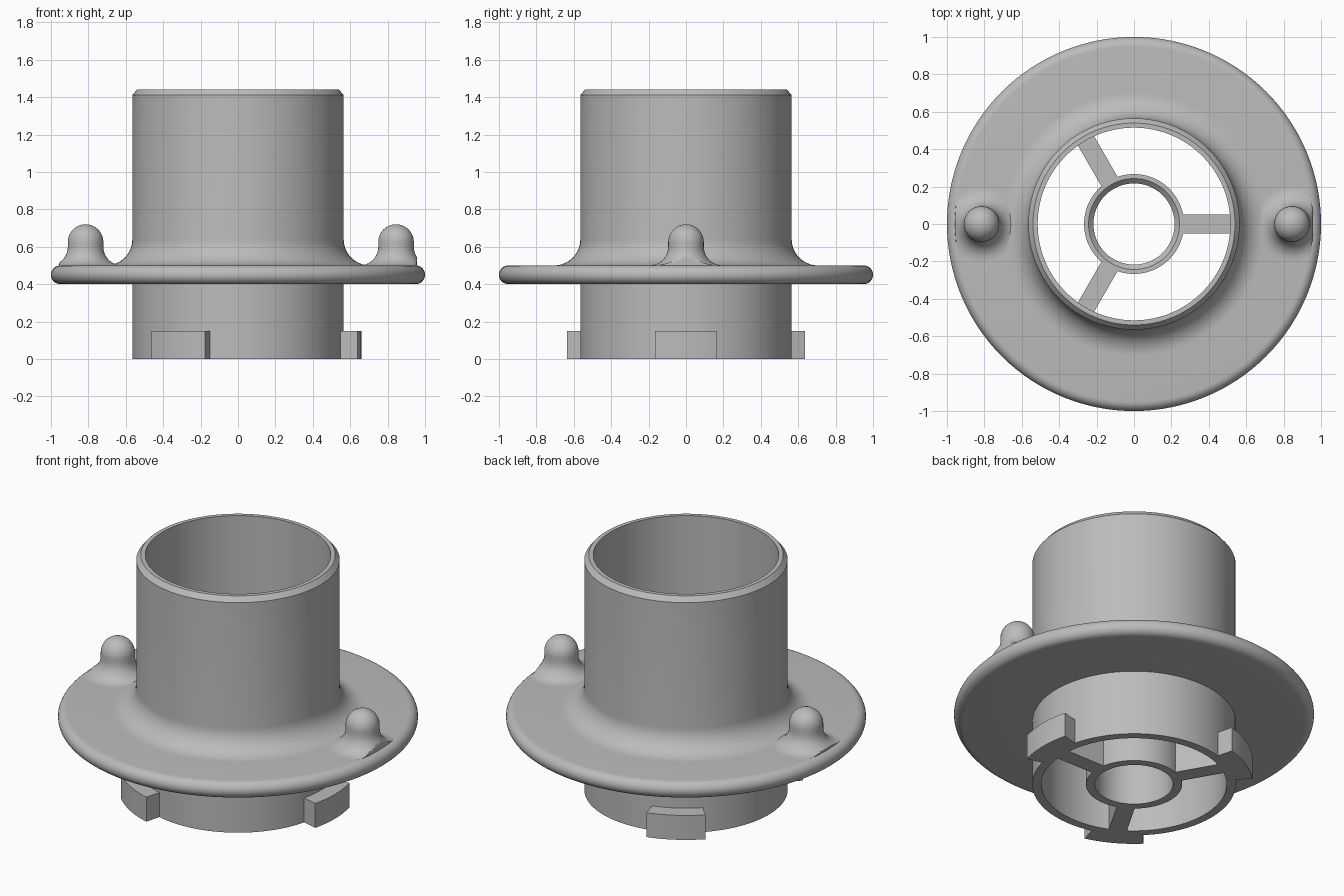
import bpy
import bmesh
from math import sin, cos, pi, radians, hypot
from mathutils import Matrix

if "Cube" in bpy.data.objects:
    bpy.data.objects.remove(bpy.data.objects["Cube"], do_unlink=True)

GREY = (0.5, 0.5, 0.5, 1)
plastic = bpy.data.materials.new("grey plastic")
plastic.use_nodes = True
plastic.diffuse_color = GREY
plastic.node_tree.nodes["Principled BSDF"].inputs["Base Color"].default_value = GREY


def arc(cx, cz, r, start, end, steps=10):
    """Points of a circular arc in the r-z plane, angles in degrees."""
    angles = [radians(start + (end - start) * i / steps) for i in range(steps + 1)]
    return [(cx + r * cos(a), cz + r * sin(a)) for a in angles]


def finish(name, bm):
    bmesh.ops.remove_doubles(bm, verts=bm.verts, dist=1e-5)
    bmesh.ops.recalc_face_normals(bm, faces=bm.faces)
    mesh = bpy.data.meshes.new(name)
    bm.to_mesh(mesh)
    bm.free()
    obj = bpy.data.objects.new(name, mesh)
    bpy.context.collection.objects.link(obj)
    mesh.materials.append(plastic)
    bpy.ops.object.select_all(action="DESELECT")
    obj.select_set(True)
    bpy.context.view_layer.objects.active = obj
    bpy.ops.object.shade_smooth_by_angle(angle=radians(25))
    return obj


def sweep(profile, start=0, end=360, steps=128, closed=True):
    """Turn an r-z profile about the z axis, capping a partial turn."""
    bm = bmesh.new()
    rings = []
    for i in range(steps + 1):
        a = radians(start + (end - start) * i / steps)
        rings.append([bm.verts.new((r * cos(a), r * sin(a), z)) for r, z in profile])
    count = len(profile)
    for a, b in zip(rings, rings[1:]):
        for j in range(count if closed else count - 1):
            k = (j + 1) % count
            bm.faces.new((a[j], a[k], b[k], b[j]))
    if end - start < 360:
        bm.faces.new(rings[0])
        bm.faces.new(rings[-1])
    return bm


# Tube with a round-edged flange, a root fillet and a chamfered rim
tube, bore, fillet = 0.565, 0.515, 0.14
body = [(bore, 0), (tube, 0), (tube, 0.4)]
body += arc(0.95, 0.45, 0.05, -90, 90, 16)
body += arc(tube + fillet, 0.5 + fillet, fillet, 270, 180, 12)
body += [(tube, 1.41), (0.54, 1.44), (bore, 1.44)]
finish("flanged_tube", sweep(body))

# Central hub with a chamfered bore
hub_top = 0.4
hub = [(0.217, 0), (0.267, 0), (0.267, hub_top), (0.243, hub_top), (0.217, hub_top - 0.026)]
finish("hub", sweep(hub, steps=96))

# Three webs joining hub and tube, each with a locking tab outside
for i in range(3):
    angle = 120 * i
    bm = bmesh.new()
    bmesh.ops.create_cube(bm, size=1)
    bmesh.ops.scale(bm, vec=(0.29, 0.1, hub_top), verts=bm.verts)
    bmesh.ops.translate(bm, vec=(0.395, 0, hub_top / 2), verts=bm.verts)
    bmesh.ops.rotate(bm, matrix=Matrix.Rotation(radians(angle), 3, "Z"), verts=bm.verts)
    finish(f"web_{i + 1}", bm)
    tab = [(0.54, 0), (0.66, 0), (0.66, 0.15), (0.54, 0.15)]
    finish(f"locking_tab_{i + 1}", sweep(tab, angle - 14.5, angle + 14.5, 12))

# Two domed pegs with root fillets, trimmed at the flange edge
peg_r, root = 0.095, 0.1
peg = [(peg_r + root, 0.47)]
peg += arc(peg_r + root, 0.5 + root, root, 270, 180)
peg += arc(0, 0.625, peg_r, 0, 90, 14)
for name, x in (("right_peg", -0.815), ("left_peg", 0.845)):
    bm = sweep(peg, steps=64, closed=False)
    bmesh.ops.translate(bm, vec=(x, 0, 0), verts=bm.verts)
    for v in bm.verts:
        reach = hypot(v.co.x, v.co.y)
        if reach > 0.958:
            v.co.x *= 0.958 / reach
            v.co.y *= 0.958 / reach
    finish(name, bm)
